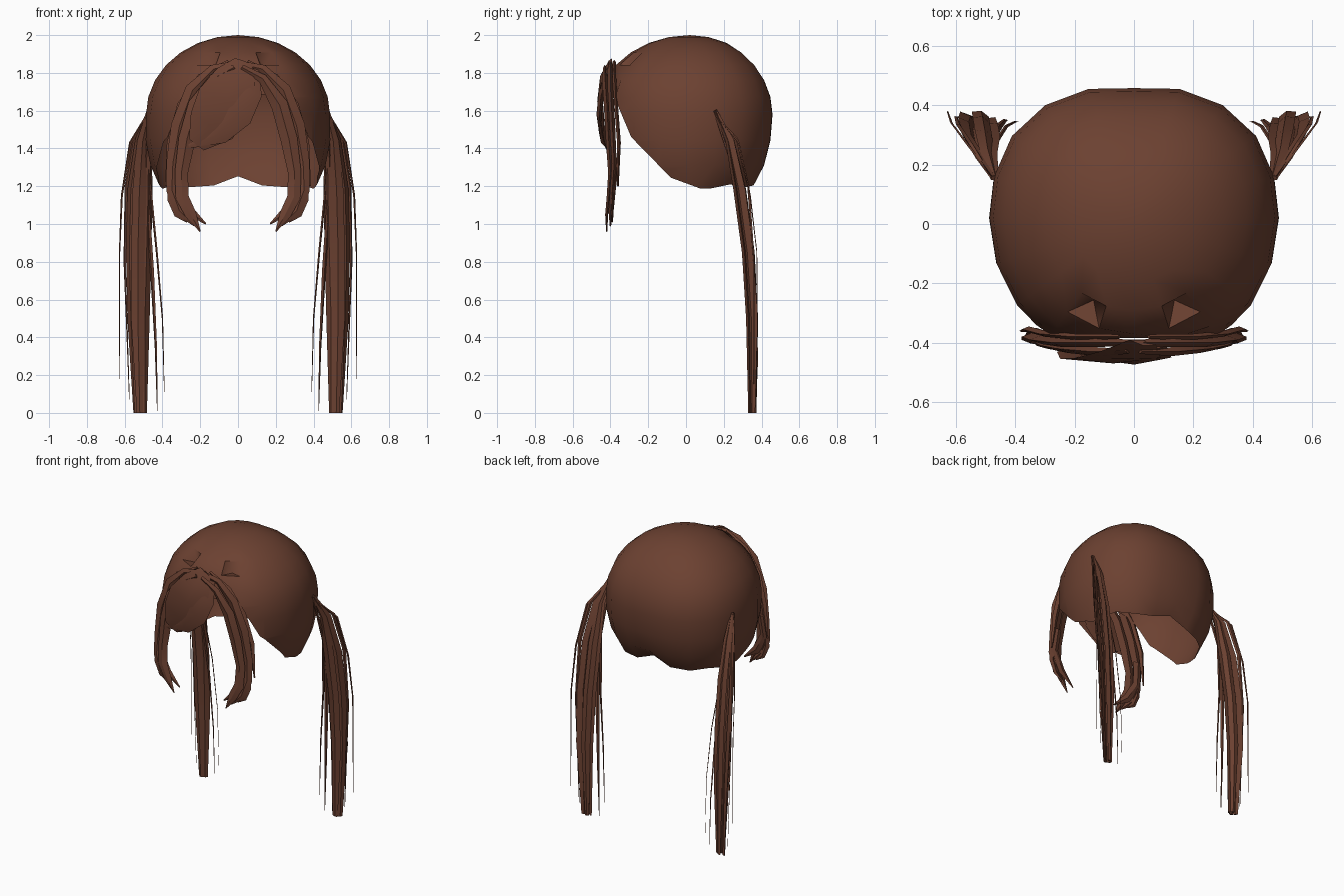
import bpy, bmesh, math
from mathutils import Vector

brown = bpy.data.materials.new("hair_brown")
brown.diffuse_color = (0.15, 0.053, 0.031, 1)


def finish(bm, name, angle=None):
    me = bpy.data.meshes.new(name)
    bm.to_mesh(me)
    bm.free()
    ob = bpy.data.objects.new(name, me)
    bpy.context.collection.objects.link(ob)
    me.materials.append(brown)
    if angle:
        bpy.ops.object.select_all(action='DESELECT')
        ob.select_set(True)
        bpy.context.view_layer.objects.active = ob
        bpy.ops.object.shade_smooth_by_angle(angle=math.radians(angle))
    return ob


def strand(name, pts, side=1, across=None):
    """Flat tapering lock; each point is x, y, z, half width, half thickness."""
    bm = bmesh.new()
    P = [Vector((p[0] * side, p[1], p[2])) for p in pts]
    rings = []
    for i, p in enumerate(pts):
        t = (P[min(i + 1, len(P) - 1)] - P[max(i - 1, 0)]).normalized()
        if across:
            w = Vector((across[0] * side, across[1], 0))
            w = (w - t * w.dot(t)).normalized()
        else:
            w = Vector((0, 1, 0)).cross(t).normalized()
        n = t.cross(w)
        rings.append([bm.verts.new(P[i] + o) for o in
                      (w * p[3], n * p[4], -w * p[3], -n * p[4])])
    for a, b in zip(rings, rings[1:]):
        for k in range(4):
            bm.faces.new((a[k], a[(k + 1) % 4], b[(k + 1) % 4], b[k]))
    bm.faces.new(rings[0][::-1])
    bm.faces.new(rings[-1])
    bmesh.ops.recalc_face_normals(bm, faces=bm.faces)
    return finish(bm, name, 25)


# Cap: rounded shell, fuller below the middle, open at face and neck
bm = bmesh.new()
bmesh.ops.create_uvsphere(bm, u_segments=20, v_segments=14, radius=1)
for v in bm.verts:
    x, y, z = v.co
    if y > 0:                                    # squarer back
        f = 1 + 0.05 * math.sin(2 * math.atan2(y, x)) ** 2
        x, y = x * f, y * f
    x = max(-1, min(1, x)) * (1 + 0.13 * max(0, -z))
    v.co = Vector((x * 0.487, max(0.02 + y * (0.45 if y > 0 else 0.5), -0.385),
                   1.58 + z * (0.42 if z > 0 else 0.62)))
for p, n in (((0, -0.345, 1.59), (0, 0.13, 0.055)),
             ((0, -0.29, 1.46), (0, 0.215, 0.21)),
             ((0, -0.08, 1.245), (0, 0.055, 0.15)),
             ((0, 0, 1.188), (0, 0, 1))):
    bmesh.ops.bisect_plane(bm, geom=bm.verts[:] + bm.edges[:] + bm.faces[:],
                           plane_co=p, plane_no=n, clear_inner=True)
for v in bm.verts:
    x, y, z = v.co
    if z < 1.2 and y > 0.2:                      # notch and wave at the nape
        v.co.z += 0.065 * max(0, 1 - abs(x) / 0.17)
        v.co.z += 0.03 * max(0, abs(x) - 0.2) / 0.2
    if y > 0.3 and abs(x) < 0.02:                # soft groove down the back
        v.co.y -= 0.012
# two small dents over the brow
dents = [min(bm.faces, key=lambda f: (f.calc_center_median() - Vector((sx, -.31, 1.9))).length)
         for sx in (-0.12, 0.12)]
bmesh.ops.poke(bm, faces=dents, offset=-0.06)
finish(bm, "hair_cap", 60)

# Central fringe: broad sweep to the left with a short right part
strand("fringe_center", [(0.03, -0.4, 1.86, .05, .01), (-.01, -.44, 1.78, .11, .015),
                         (-.07, -.455, 1.65, .15, .015), (-.14, -.445, 1.52, .13, .015),
                         (-.22, -.425, 1.42, .05, .01)], across=(1, 0))
strand("fringe_center_sweep", [(.08, -.41, 1.82, .03, .01), (.06, -.45, 1.7, .07, .012),
                               (0, -.462, 1.58, .08, .012), (-.1, -.45, 1.48, .06, .01),
                               (-.26, -.42, 1.41, .01, .005)])
strand("fringe_wisp", [(.04, -.42, 1.82, .015, .006), (.1, -.44, 1.7, .02, .008),
                       (.07, -.45, 1.6, .015, .006), (0, -.45, 1.52, .004, .003)])

# Locks that frame the face, and pigtails, on both sides
for s, tag in ((-1, "left"), (1, "right")):
    strand("face_lock_outer_" + tag, [
        (0, -.4, 1.85, .015, .01), (.13, -.4, 1.82, .025, .015), (.24, -.4, 1.71, .04, .015),
        (.31, -.39, 1.52, .045, .015), (.345, -.38, 1.32, .035, .013),
        (.35, -.39, 1.18, .03, .012), (.31, -.4, 1.07, .028, .01), (.23, -.4, .99, .004, .004)], s)
    strand("face_lock_inner_" + tag, [
        (.02, -.43, 1.83, .015, .008), (.13, -.43, 1.77, .025, .015), (.22, -.42, 1.63, .045, .015),
        (.27, -.41, 1.45, .045, .015), (.3, -.4, 1.27, .035, .012),
        (.295, -.41, 1.14, .035, .01), (.25, -.42, 1.05, .03, .008), (.2, -.42, .96, .003, .003)], s)
    strand("face_lock_tip_" + tag, [
        (.33, -.36, 1.35, .03, .01), (.34, -.38, 1.2, .03, .01),
        (.27, -.39, 1.08, .028, .008), (.17, -.4, 1.0, .004, .003)], s)
    strand("face_lock_end_" + tag, [
        (.35, -.38, 1.25, .02, .008), (.35, -.39, 1.13, .024, .008),
        (.32, -.39, 1.05, .018, .006), (.27, -.39, 1.01, .003, .003)], s)
    strand("face_lock_edge_" + tag, [
        (.05, -.38, 1.86, .01, .008), (.2, -.38, 1.78, .015, .01), (.3, -.37, 1.63, .022, .01),
        (.355, -.355, 1.43, .022, .01), (.38, -.36, 1.2, .006, .004)], s)

    # Pigtail: overlapping flat locks forming a cupped bundle
    for i, (dx, dy, ax, hw) in enumerate(((-.04, -.01, (1, -.5), .034),
                                          (0, -.025, (1, 0), .036),
                                          (.036, .0, (1, .9), .036),
                                          (-.015, .015, (1, .3), .03))):
        strand("pigtail_lock_%d_%s" % (i + 1, tag), [
            (.47, .155, 1.6, .014, .01),
            (.505 + dx * .5, .235 + dy * .5, 1.44, hw * .8, .014),
            (.522 + dx, .29 + dy, 1.18, hw, .014),
            (.53 + dx, .335 + dy, .85, hw, .014),
            (.53 + dx * .8, .355 + dy, .5, hw, .012),
            (.52 + dx * .6, .355 + dy * .7, 0, hw * .45, .008)], s, ax)
    # Loose thin wisps
    wisps = ([(.48, .16, 1.58), (.57, .28, 1.43), (.615, .34, 1.15), (.627, .375, .85), (.627, .38, .18)],
             [(.48, .16, 1.57), (.55, .27, 1.45), (.59, .33, 1.2), (.6, .36, .8), (.575, .36, .07)],
             [(.475, .16, 1.56), (.47, .27, 1.25), (.43, .33, .85), (.4, .345, .5), (.39, .345, .11)],
             [(.475, .16, 1.56), (.485, .28, 1.2), (.455, .33, .75), (.435, .35, .35), (.427, .35, .01)])
    for i, path in enumerate(wisps):
        r = (.006, .012, .012, .007, .002) if i % 2 else (.006, .008, .006, .004, .0015)
        strand("pigtail_wisp_%d_%s" % (i + 1, tag),
               [(*p, w, w * .5) for p, w in zip(path, r)], s, (1, .6))
